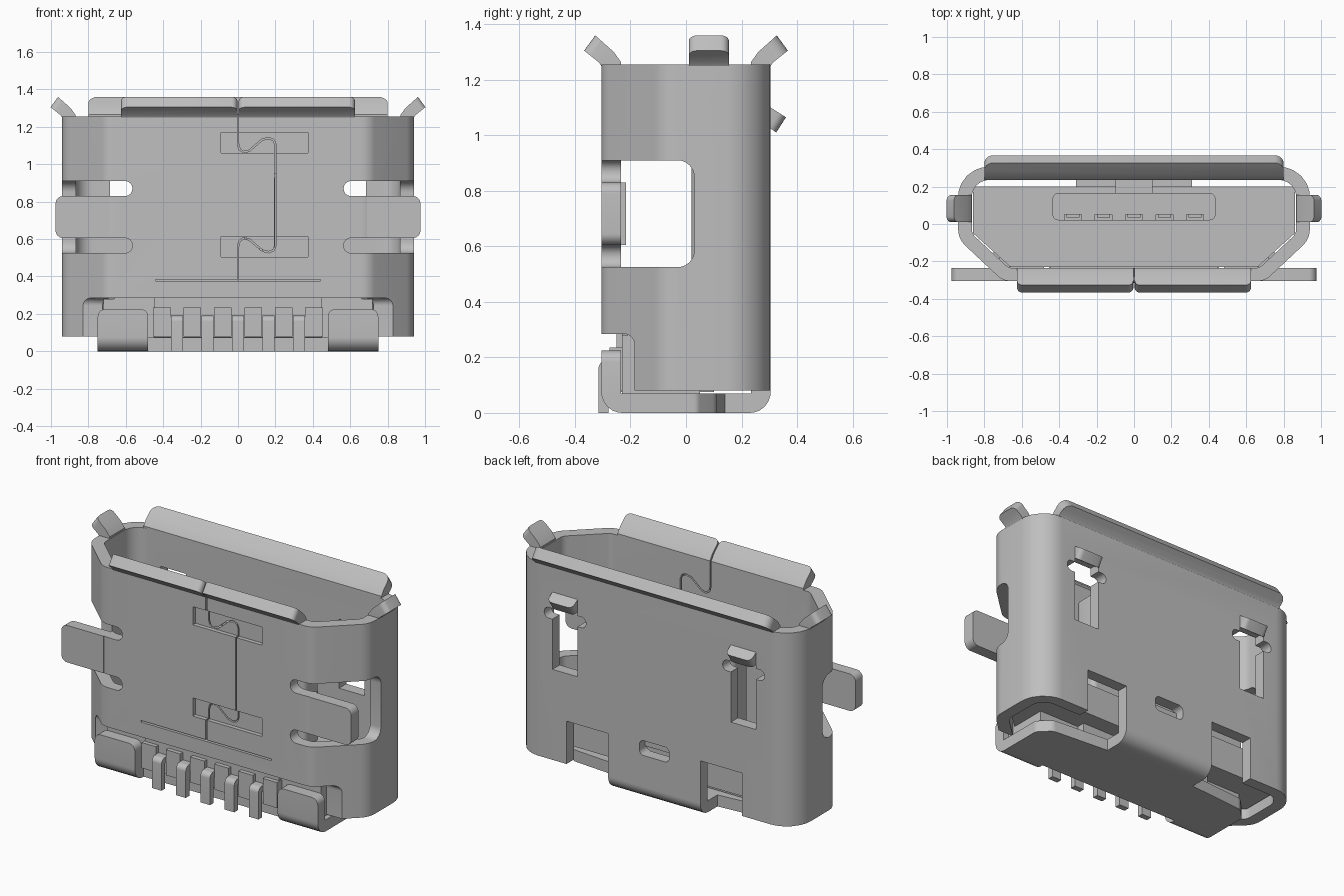
import bpy, bmesh, math
from mathutils import Vector

cube = bpy.data.objects.get("Cube")
if cube:
    bpy.data.objects.remove(cube, do_unlink=True)

steel = bpy.data.materials.new("plain_grey")
steel.use_nodes = True
GREY = (0.52, 0.52, 0.52, 1)
steel.diffuse_color = GREY
steel.node_tree.nodes["Principled BSDF"].inputs["Base Color"].default_value = GREY

parts = []


def rounded(corners, steps=6):
    """Outline from (a, b) or (a, b, radius) corners."""
    out, n = [], len(corners)
    for i, c in enumerate(corners):
        p = Vector(c[:2])
        if len(c) < 3:
            out.append(p)
            continue
        u = (Vector(corners[i - 1][:2]) - p).normalized()
        v = (Vector(corners[(i + 1) % n][:2]) - p).normalized()
        half = u.angle(v) / 2
        reach = c[2] / math.tan(half)
        mid = p + (u + v).normalized() * c[2] / math.sin(half)
        a, b = p + u * reach - mid, p + v * reach - mid
        for k in range(steps + 1):
            t = k / steps
            out.append(mid + a.lerp(b, t).normalized() * c[2])
    return out


def mirrored(half):
    """Closes a right-hand outline with its left-hand copy."""
    return half + [(-c[0],) + tuple(c[1:]) for c in reversed(half)]


def rect(a0, a1, b0, b1, r=0):
    pts = [(a0, b0), (a1, b0), (a1, b1), (a0, b1)]
    return [p + (r,) for p in pts] if r else pts


def prism(name, axis, corners, lo, hi, tip=0, keep=True):
    """Extrudes an outline along an axis; tip rounds the ends of its first edge."""
    pts = rounded(corners)
    place = {"x": lambda a, b, t: (t, a, b),
             "y": lambda a, b, t: (a, t, b),
             "z": lambda a, b, t: (a, b, t)}[axis]
    bm = bmesh.new()
    caps = [[bm.verts.new(place(p[0], p[1], t)) for p in pts] for t in (lo, hi)]
    for cap in caps:
        bm.faces.new(cap)
    n = len(pts)
    for i in range(n):
        j = (i + 1) % n
        bm.faces.new((caps[0][i], caps[0][j], caps[1][j], caps[1][i]))
    if tip:
        edges = [bm.edges.get((cap[0], cap[1])) for cap in caps]
        bmesh.ops.bevel(bm, geom=edges, offset=tip, segments=5, profile=0.5, affect="EDGES")
    bmesh.ops.recalc_face_normals(bm, faces=bm.faces)
    me = bpy.data.meshes.new(name)
    bm.to_mesh(me)
    bm.free()
    me.materials.append(steel)
    ob = bpy.data.objects.new(name, me)
    bpy.context.scene.collection.objects.link(ob)
    if keep:
        parts.append(ob)
    else:
        ob.hide_render = True
    return ob


def cutter(axis, corners, lo, hi):
    return prism("cutter", axis, corners, lo, hi, keep=False)


def carve(ob, cutters):
    for c in cutters:
        m = ob.modifiers.new("cut", "BOOLEAN")
        m.operation, m.solver, m.object = "DIFFERENCE", "EXACT", c
    bpy.context.view_layer.update()
    done = bpy.data.meshes.new_from_object(ob.evaluated_get(bpy.context.evaluated_depsgraph_get()))
    ob.modifiers.clear()
    ob.data = done
    for c in cutters:
        bpy.data.objects.remove(c, do_unlink=True)


# Folded shell and its openings
outer = mirrored([(0.94, 0.305, 0.16), (0.94, -0.08, 0.12), (0.70, -0.305, 0.1)])
inner = mirrored([(0.867, 0.235, 0.09), (0.867, -0.052, 0.06), (0.67, -0.235, 0.05)])
shell = prism("shell", "z", outer, 0.08, 1.255)
cuts = [cutter("z", inner, 0, 1.4),
        cutter("x", [(-0.5, -0.1), (-0.185, -0.1), (-0.185, 0.285, 0.04), (-0.5, 0.285)], -1.1, 1.1),
        cutter("y", rect(-0.44, 0.44, 0.375, 0.385), -0.4, -0.28),
        cutter("y", rect(-0.1, 0.1, 0.27, 0.36, 0.03), 0.15, 0.4)]
for z in (1.06, 0.505):
    cuts.append(cutter("y", rect(-0.09, 0.375, z, z + 0.11), -0.4, -0.28))
for s in (-1, 1):
    cuts.append(cutter("x", [(-0.5, 0.525), (0.03, 0.525, 0.06), (0.03, 0.91, 0.06), (-0.5, 0.91)],
                       s * 0.69, s * 1.1))
    for z in (0.525, 0.83):
        x = sorted((s * 0.565, s * 0.8))
        cuts.append(cutter("y", rect(*x, z, z + 0.08, 0.038), -0.4, -0.15))
    x = sorted((s * 0.515, s * 0.685))
    cuts.append(cutter("y", rect(*x, 0.63, 1.06), 0.15, 0.4))
    x = sorted((s * 0.46, s * 0.74))
    cuts.append(cutter("y", rect(*x, 0.935, 1.0, 0.03), 0.15, 0.4))
    x = sorted((s * 0.31, s * 0.59))
    cuts.append(cutter("y", rect(*x, 0, 0.34), 0.15, 0.4))

# Interlocking seam down the front
bend = [(0, 1.11), (0.008, 1.08), (0.03, 1.065), (0.06, 1.072), (0.13, 1.132),
        (0.165, 1.14), (0.19, 1.13), (0.2, 1.105)]
path = [Vector(p) for p in [(0, 1.3)] + bend + [(x, 1.67 - z) for x, z in reversed(bend)] + [(0, 0.38)]]
left, right = [], []
for i, p in enumerate(path):
    d = (path[min(i + 1, len(path) - 1)] - path[max(i - 1, 0)]).normalized()
    side = Vector((-d.y, d.x)) * 0.004
    left.append(tuple(p + side))
    right.append(tuple(p - side))
cuts.append(cutter("y", left + right[::-1], -0.4, -0.15))
carve(shell, cuts)

# Flared lips round the opening: outline as (distance out from wall, height)
lip = [(0.062, 1.305), (0.022, 1.36), (-0.045, 1.3), (-0.07, 1.265), (-0.07, 1.25),
       (0, 1.25), (0.008, 1.262)]
prism("back_lip", "x", [(0.305 + d, z) for d, z in lip], -0.8, 0.8, 0.05)
for s, side in ((1, "left"), (-1, "right")):
    prism("front_lip_" + side, "x", [(-0.305 - d, z) for d, z in lip], s * 0.004, s * 0.625, 0.03)
    prism("ear_" + side, "y", [(s * (0.94 + d), z) for d, z in lip], 0.01, 0.155, 0.03)

    # Side tabs, back hooks and solder feet
    prism("side_tab_" + side, "y",
          [(s * 0.69, 0.605), (s * 0.975, 0.605, 0.04), (s * 0.975, 0.83, 0.04), (s * 0.69, 0.83)],
          -0.305, -0.235)
    prism("back_hook_" + side, "x",
          [(0.325, 1.01), (0.36, 1.065), (0.305, 1.1), (0.235, 1.1), (0.235, 1.05), (0.27, 1.05)],
          s * 0.515, s * 0.685, 0.03)
    prism("solder_foot_" + side, "x",
          [(-0.235, 0.225), (-0.305, 0.225), (-0.305, 0, 0.075), (-0.15, 0), (-0.15, 0.07), (-0.235, 0.07)],
          s * 0.48, s * 0.75, 0.04)

# Bottom plate and the bend joining it to the back wall
prism("bottom_plate", "z",
      mirrored([(0.31, 0.2), (0.31, 0.14), (0.68, 0.11, 0.05), (0.75, 0.04, 0.03),
                (0.75, -0.16), (0.48, -0.16), (0.48, -0.22)]), 0, 0.07)
prism("bottom_bend", "x",
      [(0.305, 0.08), (0.305, 0, 0.075), (0.19, 0), (0.19, 0.07), (0.235, 0.07), (0.235, 0.08)],
      -0.31, 0.31)

# Insulating body
prism("body_floor", "z", mirrored([(0.86, 0.2), (0.86, -0.05), (0.66, -0.23)]), 0.14, 0.33)
prism("body_base", "z", rect(-0.72, 0.72, -0.23, 0.05), 0.07, 0.28)
prism("body_front", "z", rect(-0.45, 0.45, -0.25, 0.1), 0.075, 0.284)
prism("back_clip", "z", rect(-0.1, 0.1, 0.165, 0.25), 0.3, 0.34)

# Tongue with contact grooves
tongue = prism("tongue", "z", rect(-0.435, 0.435, 0.02, 0.165, 0.03), 0.3, 0.95)
slots = [(i - 2) * 0.163 for i in range(5)]
carve(tongue, [cutter("z", rect(x - 0.045, x + 0.045, -0.1, 0.05), 0.36, 1.1) for x in slots])
for x in slots:
    prism("contact", "z", rect(x - 0.035, x + 0.035, 0.035, 0.06), 0.32, 0.93)

# Solder pins and the teeth between them
for x in slots:
    prism("pin", "x", [(-0.2, 0.19), (-0.315, 0.19, 0.03), (-0.315, 0), (-0.28, 0),
                       (-0.28, 0.155), (-0.2, 0.155)], x - 0.032, x + 0.032)
for i in range(6):
    x = (i - 2.5) * 0.163
    prism("pin_spacer", "z", rect(x - 0.048, x + 0.048, -0.275, -0.2), 0.08, 0.235)

for ob in bpy.context.selected_objects:
    ob.select_set(False)
for ob in parts:
    ob.select_set(True)
bpy.context.view_layer.objects.active = shell
bpy.ops.object.shade_smooth_by_angle(angle=math.radians(30))
